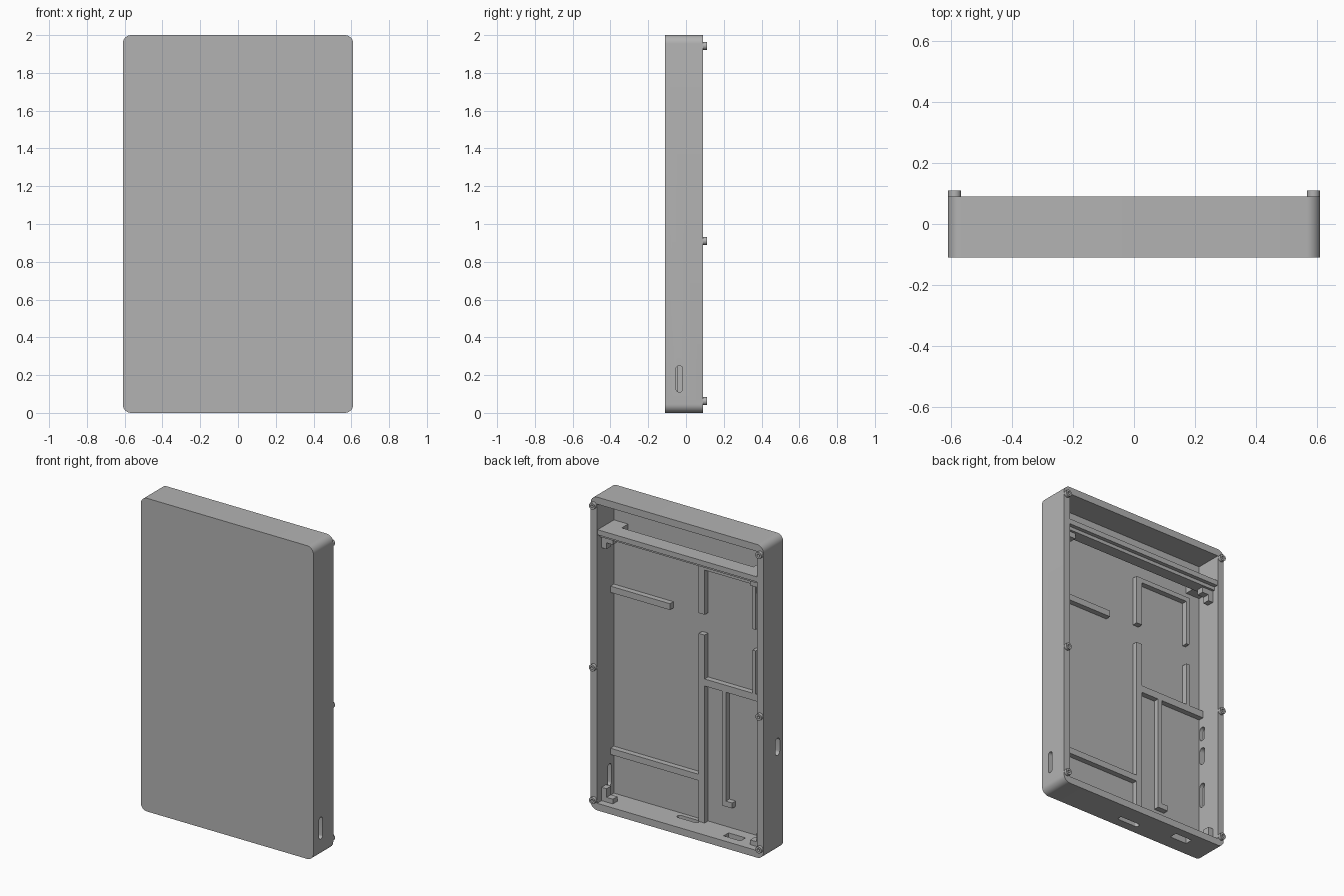
import bpy
import bmesh
from math import pi, sin, cos, radians

if "Cube" in bpy.data.objects:
    bpy.data.objects.remove(bpy.data.objects["Cube"], do_unlink=True)

GREY = (0.45, 0.45, 0.45, 1.0)
grey = bpy.data.materials.new("plain_grey")
grey.use_nodes = True
grey.diffuse_color = GREY
grey.node_tree.nodes["Principled BSDF"].inputs["Base Color"].default_value = GREY


def prism(name, x, y, z, axis="y", r=0.0, steps=8):
    """Box given by its three ranges; corners around the axis are rounded by r."""
    spans = {"x": x, "y": y, "z": z}
    u, v = [k for k in "xyz" if k != axis]
    (u0, u1), (v0, v1) = spans[u], spans[v]
    corners = [(u1 - r, v1 - r), (u0 + r, v1 - r), (u0 + r, v0 + r), (u1 - r, v0 + r)]
    outline = []
    for i, (cu, cv) in enumerate(corners):
        for s in range(steps + 1 if r else 1):
            a = (i + s / steps) * pi / 2
            outline.append((cu + r * cos(a), cv + r * sin(a)))
    bm = bmesh.new()
    rings = []
    for w in spans[axis]:
        rings.append([bm.verts.new([{u: pu, v: pv, axis: w}[k] for k in "xyz"])
                      for pu, pv in outline])
    n = len(outline)
    bm.faces.new(rings[0])
    bm.faces.new(rings[1])
    for i in range(n):
        j = (i + 1) % n
        bm.faces.new((rings[0][i], rings[0][j], rings[1][j], rings[1][i]))
    bmesh.ops.remove_doubles(bm, verts=bm.verts, dist=0.0001)
    bmesh.ops.recalc_face_normals(bm, faces=bm.faces)
    mesh = bpy.data.meshes.new(name)
    bm.to_mesh(mesh)
    bm.free()
    mesh.materials.append(grey)
    obj = bpy.data.objects.new(name, mesh)
    bpy.context.scene.collection.objects.link(obj)
    return obj


def cut(target, cutters):
    """Subtract the cutters, bake the result and remove them."""
    for c in cutters:
        c.hide_render = True
        m = target.modifiers.new("cut", "BOOLEAN")
        m.operation = "DIFFERENCE"
        m.solver = "EXACT"
        m.object = c
    deps = bpy.context.evaluated_depsgraph_get()
    baked = bpy.data.meshes.new_from_object(target.evaluated_get(deps))
    target.modifiers.clear()
    target.data = baked
    for c in cutters:
        bpy.data.objects.remove(c, do_unlink=True)


def smooth(obj):
    bpy.ops.object.select_all(action="DESELECT")
    obj.select_set(True)
    bpy.context.view_layer.objects.active = obj
    bpy.ops.object.shade_smooth_by_angle(angle=radians(30))


FRONT, FLOOR, RIM = -0.11, -0.08, 0.09
HALF, INNER = 0.61, 0.565
WALL = HALF - INNER

# Open tray with ports through its walls
shell = prism("case_shell", (-HALF, HALF), (FRONT, RIM), (0, 2), r=0.045)
cutters = [
    prism("cavity", (-INNER, INNER), (FLOOR, RIM + 0.1), (WALL, 2 - WALL)),
    prism("side_slot", (0.5, 0.7), (-0.053, -0.018), (0.11, 0.25), "x", 0.017),
    prism("side_port", (-0.7, -0.5), (-0.075, -0.03), (0.61, 0.72), "x", 0.022),
    prism("bottom_slot", (-0.065, 0.085), (-0.053, -0.02), (-0.1, 0.1), "z", 0.016),
    prism("bottom_port", (-0.41, -0.29), (-0.015, 0.035), (-0.1, 0.1), "z"),
]
# Shallow recesses inside the wall, beside the side port
for z0, z1 in ((0.77, 0.86), (0.32, 0.48)):
    cutters.append(prism("recess", (-0.59, -0.5), (-0.075, -0.03), (z0, z1), "x", 0.022))
cut(shell, cutters)
smooth(shell)

# Low ribs on the floor: name, x range, z range
TOP = -0.045
for name, x, z in (
    ("centre_rib_lower", (-0.10, -0.058), (0.04, 1.245)),
    ("centre_rib_upper", (-0.10, -0.058), (1.375, 1.69)),
    ("bay_top_rib", (-0.46, -0.09), (1.66, 1.69)),
    ("bay_side_rib_upper", (-0.46, -0.438), (1.375, 1.67)),
    ("bay_side_rib_lower", (-0.46, -0.438), (0.95, 1.24)),
    ("bay_bottom_rib", (-0.57, -0.09), (0.92, 0.965)),
    ("channel_rib", (-0.25, -0.222), (0.19, 0.93)),
    ("channel_rib_foot", (-0.295, -0.24), (0.19, 0.225)),
    ("wide_rib_upper", (0.145, 0.57), (1.34, 1.38)),
    ("wide_rib_lower", (-0.07, 0.57), (0.305, 0.345)),
):
    prism(name, x, (FLOOR - 0.005, TOP), z)

# Raised crossbar with a stepped underside
prism("crossbar", (-0.57, 0.57), (-0.016, 0.085), (1.757, 1.79))
prism("crossbar_step", (-0.57, 0.57), (-0.016, 0.06), (1.735, 1.76))


# Mirrored end blocks and corner brackets
def side(x0, x1, s):
    return tuple(sorted((x0 * s, x1 * s)))


for s, label in ((1, "left"), (-1, "right")):
    prism("crossbar_block_" + label, side(0.465, 0.57, s), (FLOOR - 0.005, 0.0), (1.74, 1.79))
    for place, post, foot in (("lower", (0.04, 0.13), (0.04, 0.075)),
                              ("upper", (1.66, 1.74), (1.70, 1.74))):
        prism(f"{place}_bracket_post_{label}", side(0.53, 0.57, s), (0.0, 0.045), post)
        prism(f"{place}_bracket_foot_{label}", side(0.485, 0.57, s), (0.0, 0.045), foot)

    # Hollow pegs standing on the rim
    for z, place in ((0.062, "bottom"), (0.91, "middle"), (1.943, "top")):
        x, r, h = 0.588 * s, 0.021, 0.009
        peg = prism(f"peg_{place}_{label}", (x - r, x + r), (RIM - 0.005, 0.11),
                    (z - r, z + r), r=r, steps=6)
        hole = prism("peg_hole", (x - h, x + h), (RIM + 0.002, 0.2),
                     (z - h, z + h), r=h, steps=4)
        cut(peg, [hole])
        smooth(peg)
